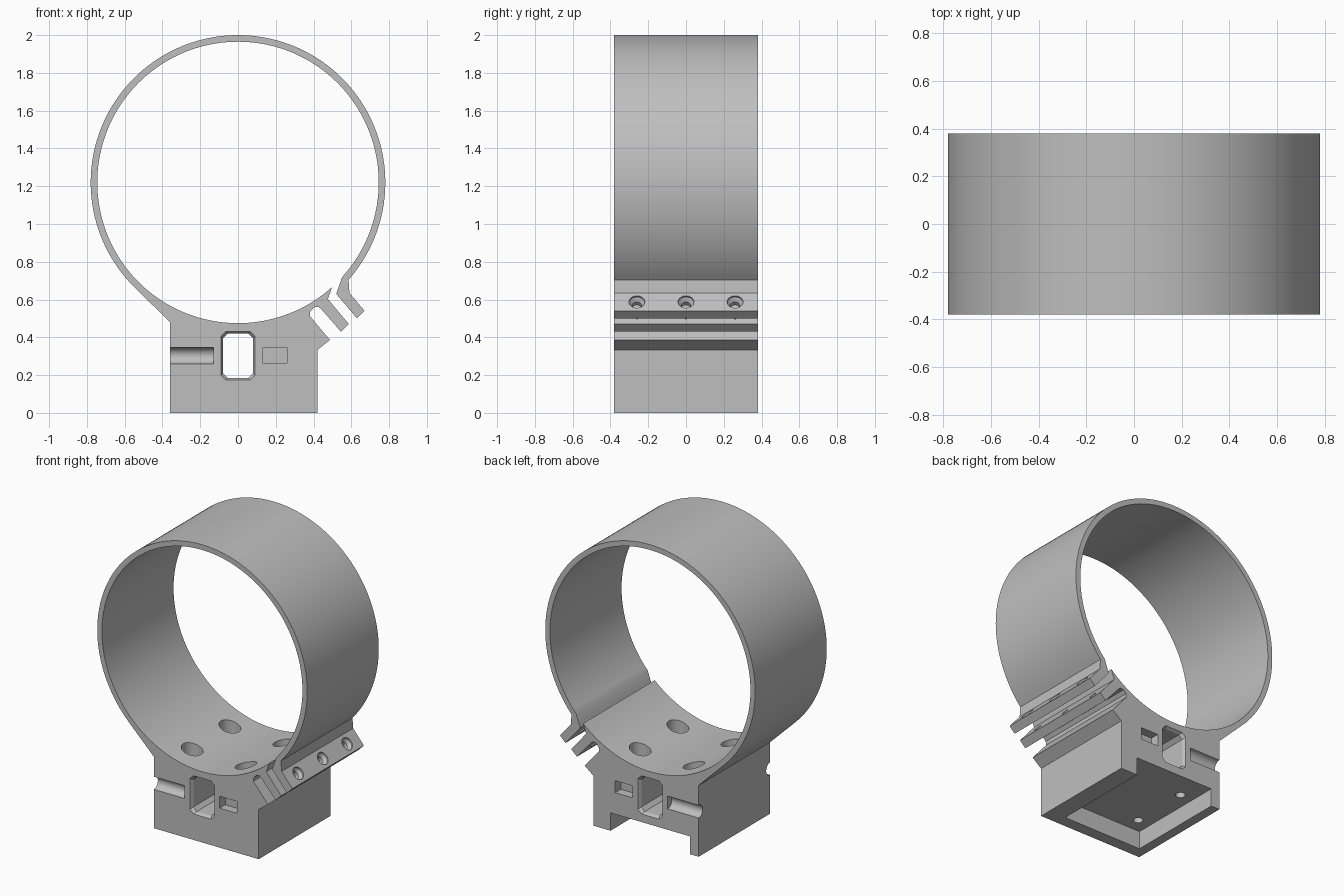
import bpy
import bmesh
from math import sin, cos, pi, radians
from mathutils import Vector

cube = bpy.data.objects.get("Cube")
if cube:
    bpy.data.objects.remove(cube, do_unlink=True)

HALF = 0.38            # half depth of the whole clamp
CENTRE = 1.22          # height of the ring centre
R_OUT, R_IN = 0.78, 0.745

grey = bpy.data.materials.new("plain grey")
grey.use_nodes = True
colour = (0.52, 0.52, 0.52, 1)
grey.diffuse_color = colour
grey.node_tree.nodes["Principled BSDF"].inputs["Base Color"].default_value = colour


def loft(name, rings):
    """Closed solid through rings of matching points."""
    bm = bmesh.new()
    loops = [[bm.verts.new(p) for p in ring] for ring in rings]
    n = len(loops[0])
    for a, b in zip(loops, loops[1:]):
        for i in range(n):
            j = (i + 1) % n
            bm.faces.new((a[i], a[j], b[j], b[i]))
    bm.faces.new(loops[0][::-1])
    bm.faces.new(loops[-1])
    bmesh.ops.recalc_face_normals(bm, faces=bm.faces)
    mesh = bpy.data.meshes.new(name)
    bm.to_mesh(mesh)
    bm.free()
    mesh.materials.append(grey)
    obj = bpy.data.objects.new(name, mesh)
    bpy.context.collection.objects.link(obj)
    return obj


def section(points, y):
    return [(x, y, z) for x, z in points]


def arc(radius, start, end, steps):
    angles = [radians(start + (end - start) * i / steps) for i in range(steps + 1)]
    return [(radius * cos(a), CENTRE + radius * sin(a)) for a in angles]


def box(x0, x1, y0, y1, z0, z1):
    rect = [(x0, z0), (x1, z0), (x1, z1), (x0, z1)]
    return loft("cutter", [section(rect, y0), section(rect, y1)])


def turned(origin, axis, stations, sides=32):
    """Round cutter along an axis from (distance, radius) stations."""
    axis = Vector(axis).normalized()
    u = axis.orthogonal().normalized()
    v = axis.cross(u)
    turns = [2 * pi * i / sides for i in range(sides)]
    return loft("cutter", [[Vector(origin) + axis * t + r * (u * cos(a) + v * sin(a))
                            for a in turns] for t, r in stations])


# Split ring, base block and clamping flanges as one extruded profile
profile = arc(R_OUT, -41.4, 225, 110)
profile += [(-0.36, 0.48), (-0.36, 0), (0.42, 0), (0.42, 0.333), (0.487, 0.386),
            (0.38, 0.513), (0.383, 0.537), (0.402, 0.558), (0.424, 0.562),
            (0.44, 0.55), (0.545, 0.43), (0.587, 0.47), (0.476, 0.603)]
profile += arc(R_IN, 312, -42.3, 140)
profile += [(0.52, 0.63), (0.63, 0.50), (0.67, 0.54), (0.59, 0.635)]
body = loft("ring_clamp_mount", [section(profile, -HALF), section(profile, HALF)])

cutters = []

# Recess under the base, open at the back
cutters.append(box(-0.295, 0.295, -0.30, 0.5, -0.1, 0.12))


# Through window with clipped corners and flared mouths
def window(grow):
    w, lo, hi, c = 0.08 + grow, 0.185 - grow, 0.42 + grow, 0.025
    return [(-w + c, lo), (w - c, lo), (w, lo + c), (w, hi - c),
            (w - c, hi), (-w + c, hi), (-w, hi - c), (-w, lo + c)]


cutters.append(loft("cutter", [section(window(g), y) for g, y in (
    (0.012, -HALF - 0.002), (0, -HALF + 0.02), (0, HALF - 0.02), (0.012, HALF + 0.002))]))

for side in (-1, 1):
    # Round groove and small pocket on the front and back faces
    cutters.append(turned((-0.13, side * HALF, 0.303), (-1, 0, 0), [(0, 0.043), (0.4, 0.043)]))
    ends = sorted((side * (HALF - 0.06), side * (HALF + 0.1)))
    cutters.append(box(0.13, 0.26, *ends, 0.265, 0.345))
    # Counterbored screw holes in the ring floor
    for x in (-0.2, 0.2):
        cutters.append(turned((x, side * 0.2, 0), (0, 0, 1),
                              [(0.05, 0.03), (0.42, 0.03), (0.42001, 0.067), (0.7, 0.067)]))

# Countersunk clamp screw holes through both flanges
for y in (-0.26, 0, 0.26):
    cutters.append(turned((0.63, y, 0.588), (0.76, 0, 0.65),
                          [(-0.2, 0.025), (-0.03, 0.025), (-0.01, 0.042), (0.06, 0.042)], 24))

bpy.context.view_layer.objects.active = body
for cutter in cutters:
    cutter.hide_render = True
    mod = body.modifiers.new("cut", "BOOLEAN")
    mod.operation = "DIFFERENCE"
    mod.solver = "EXACT"
    mod.object = cutter
    bpy.ops.object.modifier_apply(modifier=mod.name)
    bpy.data.objects.remove(cutter, do_unlink=True)

# Smooth round surfaces, keep edges crisp
for obj in bpy.context.selected_objects:
    obj.select_set(False)
body.select_set(True)
bpy.ops.object.shade_smooth_by_angle(angle=radians(25))
